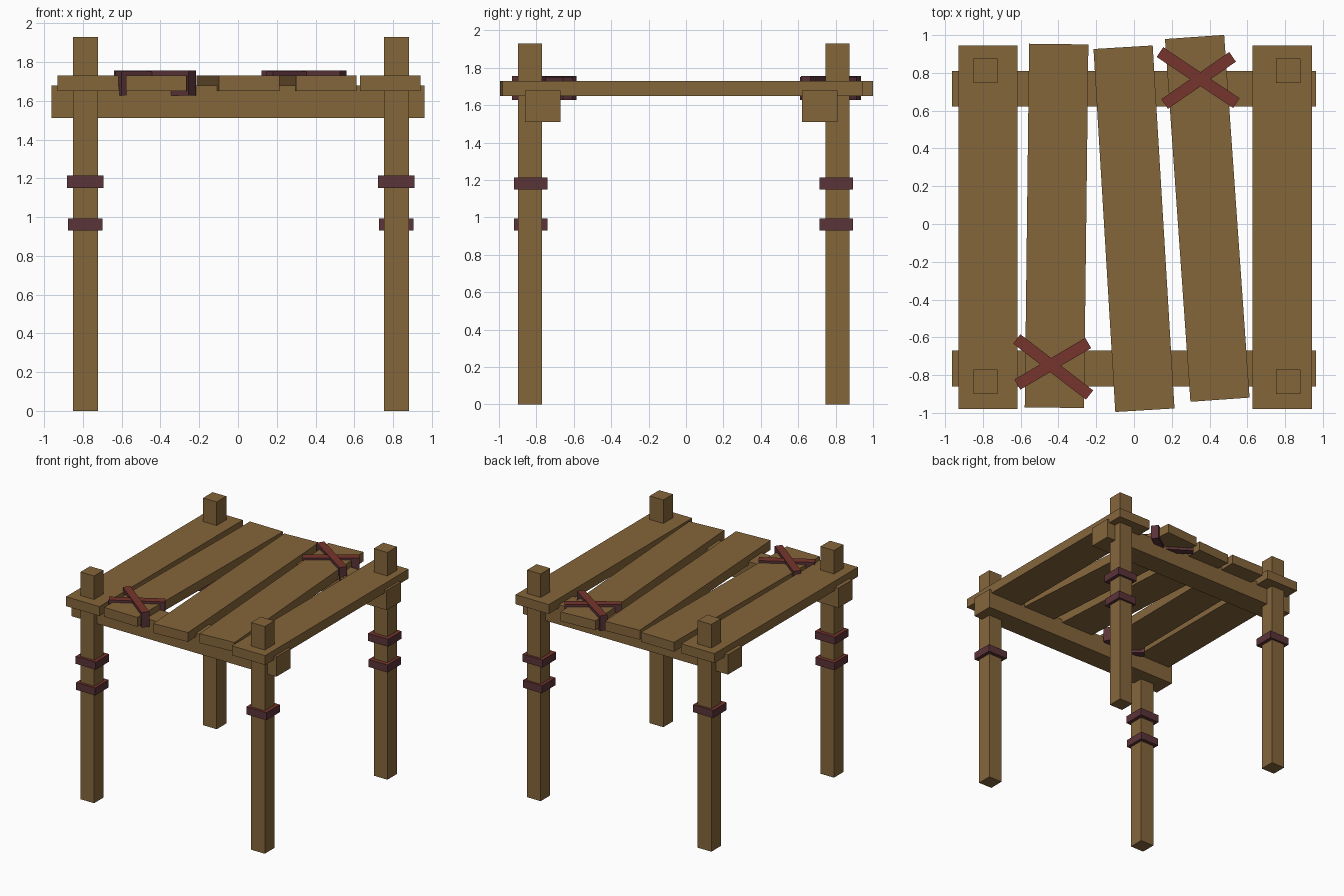
import bpy, bmesh, math
from mathutils import Matrix

if "Cube" in bpy.data.objects:
    bpy.data.objects.remove(bpy.data.objects["Cube"])


def material(name, rgb):
    m = bpy.data.materials.new(name)
    m.diffuse_color = (*rgb, 1.0)
    m.use_nodes = True
    m.node_tree.nodes["Principled BSDF"].inputs["Base Color"].default_value = m.diffuse_color
    return m


WOOD = material("brown wood", (0.235, 0.132, 0.044))
RED = material("red cloth", (0.181, 0.036, 0.026))
MAROON = material("dark maroon cloth", (0.102, 0.033, 0.040))


def box(name, centre, size, angle=0.0, cloth=False):
    """Box turned about z; cloth boxes have a red top and maroon sides."""
    bm = bmesh.new()
    bmesh.ops.create_cube(bm, size=1.0, matrix=Matrix.Diagonal((*size, 1.0)))
    bm.normal_update()
    for f in bm.faces:
        f.material_index = 1 if cloth and f.normal.z < 0.5 else 0
    me = bpy.data.meshes.new(name)
    bm.to_mesh(me)
    bm.free()
    for m in ([RED, MAROON] if cloth else [WOOD]):
        me.materials.append(m)
    ob = bpy.data.objects.new(name, me)
    ob.location = centre
    ob.rotation_euler.z = angle
    bpy.context.collection.objects.link(ob)
    return ob


# Corner posts with their cloth bindings (two on one diagonal, one on the other)
LEFT, RIGHT, FRONT, BACK = -0.787, 0.817, -0.835, 0.811
for name, x, y, count in (("front_left", LEFT, FRONT, 2), ("front_right", RIGHT, FRONT, 1),
                          ("back_left", LEFT, BACK, 1), ("back_right", RIGHT, BACK, 2)):
    box(name + "_post", (x, y, 0.965), (0.128, 0.128, 1.93))
    for i in range(count):
        w = 0.188 - 0.01 * i
        box(f"{name}_binding_{i + 1}", (x, y + (0.005 if y < 0 else -0.008), 1.182 - 0.22 * i),
            (w, 0.18, 0.064), cloth=True)

# Cross beams under the deck
for name, y in (("front_beam", -0.765), ("back_beam", 0.716)):
    box(name, (0, y, 1.594), (1.925, 0.19, 0.168))

# Deck planks, three of them laid askew
for i, (x, y, a) in enumerate(((-0.773, -0.018, 0.0), (-0.41, -0.01, -0.012),
                               (0.0, -0.025, 0.06), (0.388, 0.03, 0.07),
                               (0.785, -0.018, 0.0))):
    box(f"plank_{i + 1}", (x, y, 1.69), (0.314, 1.925, 0.08), a)

# Crossed lashings round two of the planks
for name, x, y, length, deg, top in (
        ("front_lashing_long", -0.428, -0.757, 0.486, -37.6, 1.757),
        ("front_lashing_short", -0.43, -0.740, 0.435, 30.4, 1.750),
        ("back_lashing_long", 0.340, 0.775, 0.487, -33.7, 1.757),
        ("back_lashing_short", 0.342, 0.760, 0.438, 34.8, 1.750)):
    box(name, (x, y, (top + 1.628) / 2), (length, 0.062, top - 1.628),
        math.radians(deg), cloth=True)
